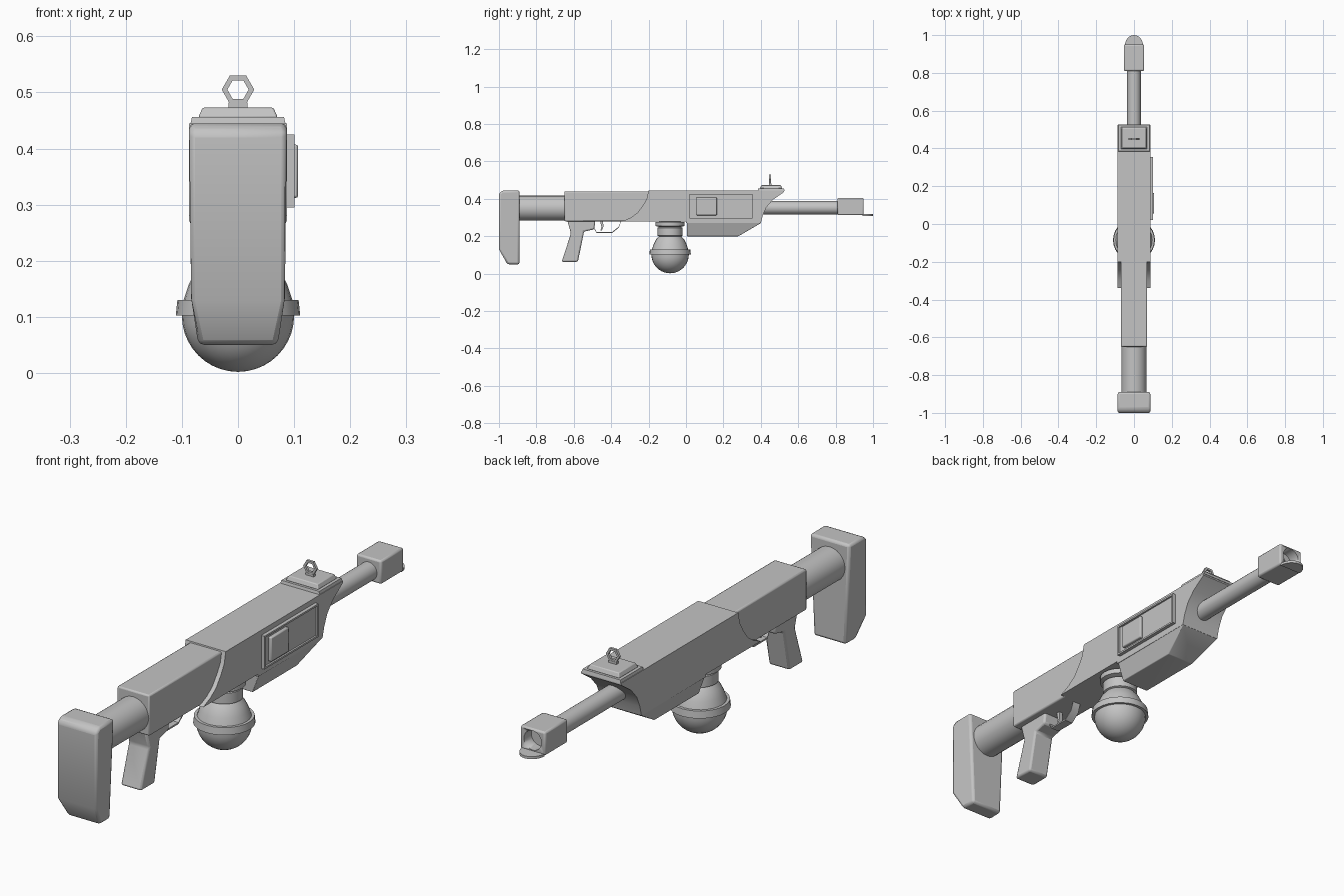
import bpy, bmesh, math
from mathutils import Matrix, Vector

cube = bpy.data.objects.get("Cube")
if cube:
    bpy.data.objects.remove(cube, do_unlink=True)

grey = bpy.data.materials.new("matte_grey")
grey.use_nodes = True
grey.diffuse_color = (0.55, 0.55, 0.55, 1)
grey.node_tree.nodes["Principled BSDF"].inputs["Base Color"].default_value = (0.55, 0.55, 0.55, 1)


def finish(name, bm, bevel=0, angle=35):
    bmesh.ops.recalc_face_normals(bm, faces=bm.faces)
    mesh = bpy.data.meshes.new(name)
    bm.to_mesh(mesh)
    bm.free()
    mesh.materials.append(grey)
    ob = bpy.data.objects.new(name, mesh)
    bpy.context.collection.objects.link(ob)
    if bevel:
        mod = ob.modifiers.new("Bevel", "BEVEL")
        mod.width = bevel
        mod.segments = 2
    bpy.ops.object.select_all(action="DESELECT")
    ob.select_set(True)
    bpy.context.view_layer.objects.active = ob
    bpy.ops.object.shade_smooth_by_angle(angle=math.radians(angle))
    return ob


def side_profile(name, pts, half, bevel=0, low=None):
    """Extrude a (y, z) outline across x; low is the half width at the lowest points."""
    bm = bmesh.new()
    bottom = min(z for y, z in pts)
    rows = []
    for s in (-1, 1):
        rows.append([bm.verts.new((s * (low if low and z < bottom + 0.01 else half), y, z))
                     for y, z in pts])
        bm.faces.new(rows[-1])
    n = len(pts)
    for i in range(n):
        j = (i + 1) % n
        bm.faces.new((rows[0][i], rows[0][j], rows[1][j], rows[1][i]))
    return finish(name, bm, bevel)


def box(name, x, y, z, bevel=0, taper=0):
    """Box from (low, high) ranges; taper shrinks the top face."""
    bm = bmesh.new()
    bmesh.ops.create_cube(bm, size=1)
    for v in bm.verts:
        t = taper if v.co.z > 0 else 0
        v.co = Vector([(a + b) / 2 + c * (b - a - (0 if k == 2 else 2 * t))
                       for k, ((a, b), c) in enumerate(zip((x, y, z), v.co))])
    return finish(name, bm, bevel)


def rod(name, radius, y, z, sides=24):
    bm = bmesh.new()
    mat = Matrix.Translation((0, (y[0] + y[1]) / 2, z)) @ Matrix.Rotation(math.pi / 2, 4, "X")
    bmesh.ops.create_cone(bm, cap_ends=True, segments=sides, radius1=radius,
                          radius2=radius, depth=y[1] - y[0], matrix=mat)
    return finish(name, bm)


def lathe(name, pts, y, sides=28):
    """Spin a (radius, z) profile around a vertical axis."""
    bm = bmesh.new()
    vs = [bm.verts.new((r, y, z)) for r, z in pts]
    es = [bm.edges.new(p) for p in zip(vs, vs[1:])]
    bmesh.ops.spin(bm, geom=vs + es, cent=(0, y, 0), axis=(0, 0, 1),
                   angle=2 * math.pi, steps=sides)
    bmesh.ops.remove_doubles(bm, verts=bm.verts, dist=0.0005)
    return finish(name, bm)


# Butt and stock tube
side_profile("butt_stock", [(-1, 0.13), (-0.955, 0.05), (-0.89, 0.05), (-0.89, 0.445),
                            (-0.98, 0.445), (-1, 0.43)], 0.087, 0.01, low=0.07)
rod("stock_tube", 0.067, (-0.9, -0.6), 0.35)

# Receiver halves
box("rear_receiver", (-0.07, 0.07), (-0.65, -0.15), (0.28, 0.44), 0.006)
side_profile("main_receiver",
             [(-0.2, 0.445), (-0.21, 0.4), (-0.23, 0.365), (-0.26, 0.325), (-0.295, 0.3),
              (-0.34, 0.28), (0.0, 0.28), (0.0, 0.27), (0.4, 0.27), (0.41, 0.31),
              (0.43, 0.355), (0.465, 0.395), (0.525, 0.437), (0.525, 0.445)], 0.087)
side_profile("lower_handguard", [(0.005, 0.275), (0.005, 0.2), (0.28, 0.2), (0.4, 0.27),
                                 (0.4, 0.275)], 0.087, 0.004, low=0.06)

# Side panel: backing, frame bars and button
box("panel_back", (0.08, 0.094), (0.02, 0.355), (0.295, 0.425))
for k, z in enumerate((0.295, 0.418)):
    box(f"panel_rail_{k}", (0.08, 0.101), (0.02, 0.355), (z, z + 0.007))
for k, y in enumerate((0.02, 0.348)):
    box(f"panel_end_{k}", (0.08, 0.101), (y, y + 0.007), (0.295, 0.425))
box("panel_button", (0.08, 0.107), (0.055, 0.165), (0.312, 0.407), 0.004)

# Front sight
box("sight_base", (-0.085, 0.085), (0.383, 0.527), (0.443, 0.456), taper=0.003)
box("sight_step", (-0.071, 0.071), (0.395, 0.515), (0.455, 0.473), 0.003, taper=0.008)
box("sight_post", (-0.017, 0.017), (0.444, 0.456), (0.47, 0.482))
bm = bmesh.new()
loops = []
for r, y in ((0.029, 0.445), (0.029, 0.455), (0.019, 0.455), (0.019, 0.445)):
    loops.append([bm.verts.new((r * math.cos(i * math.pi / 3), y, 0.505 + r * math.sin(i * math.pi / 3)))
                  for i in range(6)])
for a in range(4):
    for i in range(6):
        p, q = loops[a], loops[(a + 1) % 4]
        bm.faces.new((p[i], p[(i + 1) % 6], q[(i + 1) % 6], q[i]))
finish("sight_ring", bm)

# Barrel and muzzle with an open bore
rod("barrel", 0.036, (0.35, 0.9), 0.352)
muzzle = box("muzzle", (-0.054, 0.054), (0.81, 0.95), (0.313, 0.405), 0.007)
cutter = rod("bore_cutter", 0.038, (0.905, 1.1), 0.36)
cutter.hide_render = True
cutter.hide_viewport = True
cut = muzzle.modifiers.new("Bore", "BOOLEAN")
cut.operation = "DIFFERENCE"
cut.object = cutter
bm = bmesh.new()
arc = [i * math.pi / 12 for i in range(13)]
plate = bm.faces.new([bm.verts.new((0.048 * math.cos(a), 0.945 + 0.055 * math.sin(a), 0.309))
                      for a in arc])
ext = bmesh.ops.extrude_face_region(bm, geom=[plate])
bmesh.ops.translate(bm, vec=(0, 0, 0.01),
                    verts=[v for v in ext["geom"] if isinstance(v, bmesh.types.BMVert)])
finish("muzzle_lip", bm)

# Ball magazine with collar and neck
ball = [(0.1 * math.sin(i * math.pi / 20), 0.102 - 0.1 * math.cos(i * math.pi / 20))
        for i in range(11)]
lathe("ball_magazine", ball + [(0.111, 0.102), (0.108, 0.13), (0.097, 0.13), (0.088, 0.157),
                               (0.075, 0.183), (0.06, 0.2), (0.067, 0.203), (0.067, 0.245),
                               (0.058, 0.25), (0.078, 0.255), (0.078, 0.275), (0, 0.285)], -0.085)

# Grip, trigger and guard
side_profile("pistol_grip", [(-0.635, 0.285), (-0.615, 0.215), (-0.665, 0.063), (-0.578, 0.063),
                             (-0.545, 0.225), (-0.49, 0.237), (-0.485, 0.285)], 0.045, 0.008)
side_profile("trigger", [(-0.46, 0.285), (-0.452, 0.25), (-0.458, 0.23), (-0.45, 0.23),
                         (-0.442, 0.25), (-0.443, 0.285)], 0.008)
guard = [(-0.495, 0.245), (-0.478, 0.217), (-0.395, 0.217), (-0.36, 0.245), (-0.345, 0.285)]
inner = [(y, z + 0.006) for y, z in guard]
side_profile("trigger_guard", guard + inner[::-1], 0.018)
